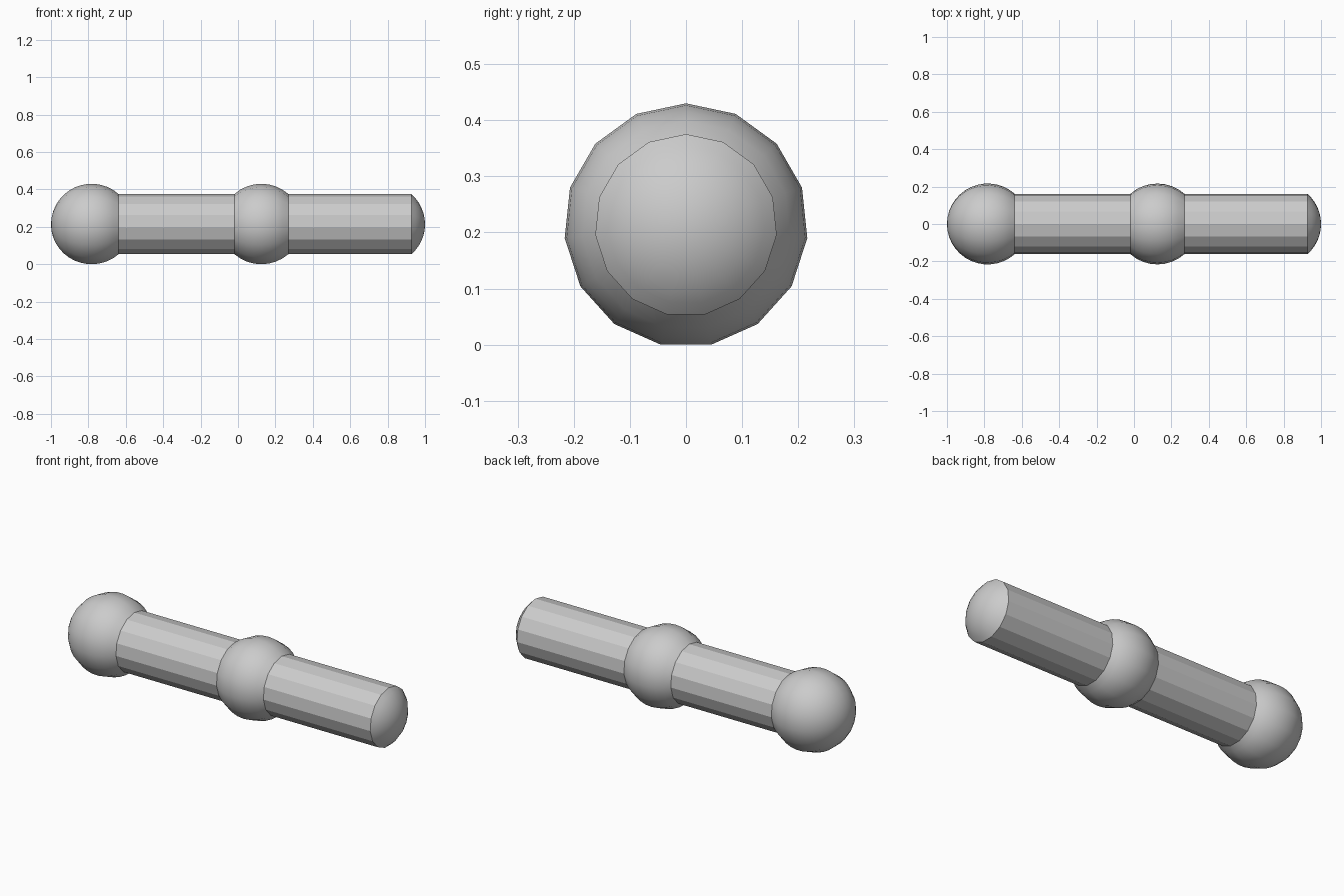
import bpy, bmesh
from math import sin, cos, acos, asin, pi, tau
from mathutils import Vector

if "Cube" in bpy.data.objects:
    bpy.data.objects.remove(bpy.data.objects["Cube"])

SIDES = 15
R_BALL = 0.2174                      # ball radius
R_ROD = 0.1625                       # rod radius
ZC = R_BALL * cos(pi / SIDES)        # axis height, a flat side rests on z = 0
JOIN = asin(R_ROD / R_BALL)          # polar angle where ball and rod meet
DX = R_BALL * cos(JOIN)


def lathe(name, profile, smooth):
    """Spin (x, radius) points about the x axis; radius 0 makes a pole."""
    bm = bmesh.new()
    rings = []
    for x, r in profile:
        if r < 1e-5:
            rings.append([bm.verts.new((x, 0, ZC))] * SIDES)
        else:
            rings.append([bm.verts.new((x, r * sin(tau * i / SIDES), ZC + r * cos(tau * i / SIDES)))
                          for i in range(SIDES)])
    for a, b in zip(rings, rings[1:]):
        for i in range(SIDES):
            j = (i + 1) % SIDES
            f = bm.faces.new(list(dict.fromkeys((a[i], a[j], b[j], b[i]))))
            f.smooth = smooth
            f.normal_update()
            c = f.calc_center_median()
            ref = c - Vector((sum(p[0] for p in profile) / len(profile), 0, ZC))
            if f.normal.dot(ref) < 0:
                f.normal_flip()
    me = bpy.data.meshes.new(name)
    bm.to_mesh(me)
    bm.free()
    ob = bpy.data.objects.new(name, me)
    bpy.context.collection.objects.link(ob)
    return ob


def arc(cx, a0, a1, n):
    """Ball profile; the polar angle is measured from +x."""
    return [(cx + R_BALL * cos(a0 + (a1 - a0) * k / n),
             R_BALL * sin(a0 + (a1 - a0) * k / n)) for k in range(n + 1)]


END = 1 - R_BALL
MID = 0.125

# Ball at the left end, ball in the middle, domed tip at the right end
lathe("end_ball", arc(-END, pi, JOIN, 14), True)
lathe("middle_ball", arc(MID, pi - JOIN, JOIN, 8), True)
lathe("domed_tip", arc(END, JOIN, 0, 6), True)

# Faceted rods between them
for name, x0, x1 in (("left_rod", -END + DX, MID - DX), ("right_rod", MID + DX, END + DX)):
    lathe(name, [(x0, R_ROD), (x1, R_ROD)], False)
